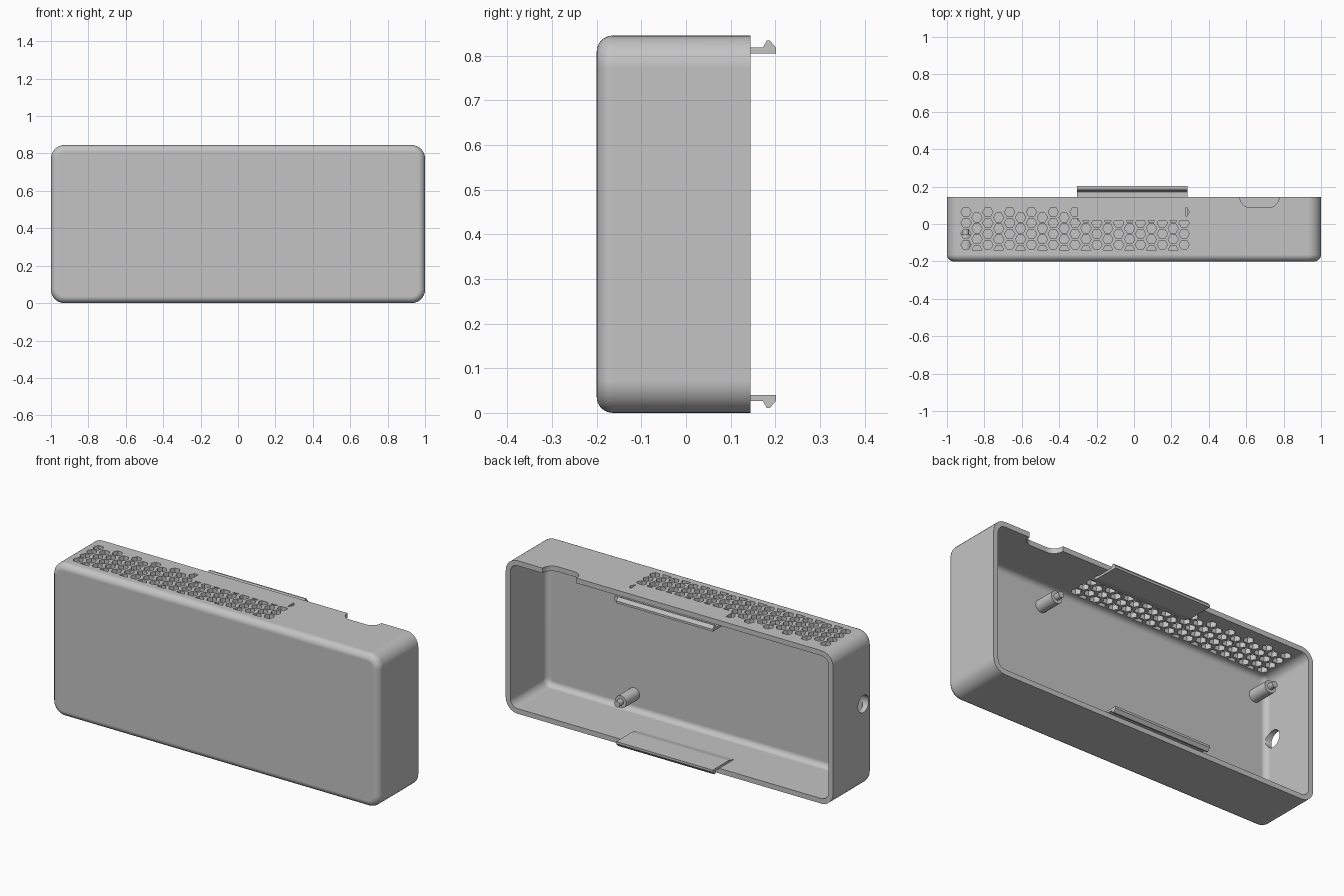
import bpy, bmesh, math
from mathutils import Vector

if "Cube" in bpy.data.objects:
    bpy.data.objects.remove(bpy.data.objects["Cube"], do_unlink=True)

HEIGHT, FRONT, BACK = 0.845, -0.2, 0.145
WALL, CORNER, FILLET, SEGS = 0.028, 0.072, 0.036, 8

grey = bpy.data.materials.new("plain grey plastic")
grey.use_nodes = True
grey.diffuse_color = (0.55, 0.55, 0.55, 1)
grey.node_tree.nodes["Principled BSDF"].inputs["Base Color"].default_value = grey.diffuse_color


def make_object(name, bm):
    bmesh.ops.recalc_face_normals(bm, faces=bm.faces)
    mesh = bpy.data.meshes.new(name)
    bm.to_mesh(mesh)
    bm.free()
    mesh.materials.append(grey)
    obj = bpy.data.objects.new(name, mesh)
    bpy.context.collection.objects.link(obj)
    return obj


def activate(obj):
    bpy.ops.object.select_all(action='DESELECT')
    obj.select_set(True)
    bpy.context.view_layer.objects.active = obj


def smooth(obj):
    activate(obj)
    bpy.ops.object.shade_smooth_by_angle(angle=math.radians(30))


def prism(bm, points, offset):
    """Extrude a flat outline into a closed solid."""
    face = bm.faces.new([bm.verts.new(p) for p in points])
    extrude(bm, face, offset)


def extrude(bm, face, offset):
    new = bmesh.ops.extrude_face_region(bm, geom=[face], use_keep_orig=True)
    verts = [g for g in new["geom"] if isinstance(g, bmesh.types.BMVert)]
    bmesh.ops.translate(bm, verts=verts, vec=offset)


def rounded_ring(bm, inset, y):
    """Rounded rectangle parallel to the front, inset from the outer size."""
    r = CORNER - inset
    cx, cz = 1 - CORNER, HEIGHT / 2 - CORNER
    ring = []
    for k, (sx, sz) in enumerate([(1, 1), (-1, 1), (-1, -1), (1, -1)]):
        for s in range(SEGS + 1):
            a = math.pi / 2 * (k + s / SEGS)
            ring.append(bm.verts.new((sx * cx + r * math.cos(a), y,
                                      HEIGHT / 2 + sz * cz + r * math.sin(a))))
    return ring


# Open-backed case: outer skin, rim, then inner skin down to the floor
def fillet(inset, y, radius):
    steps = [math.pi / 2 * i / SEGS for i in range(SEGS + 1)]
    return [(inset + radius * (1 - math.sin(a)), y + radius * (1 - math.cos(a))) for a in steps]


bm = bmesh.new()
levels = fillet(0, FRONT, FILLET) + [(0, BACK), (WALL, BACK)]
levels += list(reversed(fillet(WALL, FRONT + WALL, 0.03)))
rings = [rounded_ring(bm, *level) for level in levels]
for a, b in zip(rings, rings[1:]):
    for i in range(len(a)):
        j = (i + 1) % len(a)
        bm.faces.new((a[i], a[j], b[j], b[i]))
bm.faces.new(rings[0])
bm.faces.new(rings[-1])
case = make_object("case_shell", bm)

# Vent cutter: staggered hexagons, trimmed around the clip root
CLIP_L, CLIP_R, CLIP_ROOT = -0.305, 0.285, 0.02
PITCH, HEX = 0.0583, 0.0275
cut = bmesh.new()
for col in range(21):
    x = -0.898 + col * PITCH
    for row in range(4):
        y = 0.064 - (row + 0.5 * (col % 2)) * PITCH
        in_clip = col > 10 and y > 0
        limits = []
        if y < -0.13:
            limits.append(((0, -0.14, 0), (0, -1, 0)))
        if col == 10 and row == 0:
            limits.append(((CLIP_L, 0, 0), (1, 0, 0)))
        elif col == 20 and row == 0:
            limits.append(((0.277, 0, 0), (-1, 0, 0)))
        elif in_clip and row == 0 and col % 2 == 0:
            continue
        elif in_clip:
            limits.append(((0, CLIP_ROOT, 0), (0, 1, 0)))
        hexa = bmesh.new()
        hexa.faces.new([hexa.verts.new((x + HEX * math.cos(k * math.pi / 3),
                                        y + HEX * math.sin(k * math.pi / 3), 0.79)) for k in range(6)])
        for co, no in limits:
            bmesh.ops.bisect_plane(hexa, geom=hexa.verts[:] + hexa.edges[:] + hexa.faces[:],
                                   plane_co=co, plane_no=no, clear_outer=True)
        for f in hexa.faces:
            prism(cut, [v.co.copy() for v in f.verts], Vector((0, 0, 0.1)))
        hexa.free()
vents = make_object("vent_cutter", cut)

# Cable notch in the top wall
cut = bmesh.new()
outline = [(0.775, 0.2, 0.78), (0.567, 0.2, 0.78)]
for cx, start in ((0.622, math.pi), (0.72, 1.5 * math.pi)):
    outline += [(cx + 0.055 * math.cos(start + math.pi / 2 * i / SEGS),
                 0.143 + 0.055 * math.sin(start + math.pi / 2 * i / SEGS), 0.78) for i in range(SEGS + 1)]
prism(cut, outline, Vector((0, 0, 0.1)))
notch = make_object("notch_cutter", cut)

# Round socket hole in the right wall
cut = bmesh.new()
prism(cut, [(-1.05, -0.12 + 0.047 * math.cos(k * math.pi / 16),
             0.468 + 0.047 * math.sin(k * math.pi / 16)) for k in range(32)], Vector((0.12, 0, 0)))
socket = make_object("socket_cutter", cut)

activate(case)
for cutter in (vents, notch, socket):
    mod = case.modifiers.new("cut", 'BOOLEAN')
    mod.operation, mod.solver, mod.object = 'DIFFERENCE', 'EXACT', cutter
    bpy.ops.object.modifier_apply(modifier=mod.name)
    bpy.data.objects.remove(cutter, do_unlink=True)
smooth(case)
normals = case.modifiers.new("even shading", 'WEIGHTED_NORMAL')
normals.keep_sharp = True

# Snap clips: (y, distance from the outer wall), mirrored top and bottom
profile = [(0.02, 0.024), (0.02, 0.03), (0.065, 0.04), (0.202, 0.04), (0.202, 0.028), (0.188, 0.011),
           (0.181, 0.011), (0.172, 0.027), (0.145, 0.027), (0.135, 0.024)]
for name, flip in (("bottom_clip", False), ("top_clip", True)):
    bm = bmesh.new()
    prism(bm, [(CLIP_L, y, HEIGHT - d if flip else d) for y, d in profile],
          Vector((CLIP_R - CLIP_L, 0, 0)))
    make_object(name, bm)

# Stepped mounting posts standing on the inside of the front wall
steps = [(0.034, FRONT + 0.015), (0.034, -0.055), (0.017, -0.055), (0.017, -0.022)]
for side, x in (("left", 0.437), ("right", -0.9)):
    for level, z in (("lower", 0.12), ("upper", 0.70)):
        bm = bmesh.new()
        rings = [[bm.verts.new((x + r * math.cos(k * math.pi / 12), y, z + r * math.sin(k * math.pi / 12)))
                  for k in range(24)] for r, y in steps]
        for a, b in zip(rings, rings[1:]):
            for i in range(24):
                bm.faces.new((a[i], a[i - 1], b[i - 1], b[i]))
        bm.faces.new(rings[0])
        bm.faces.new(rings[-1])
        smooth(make_object(f"{level}_{side}_post", bm))
